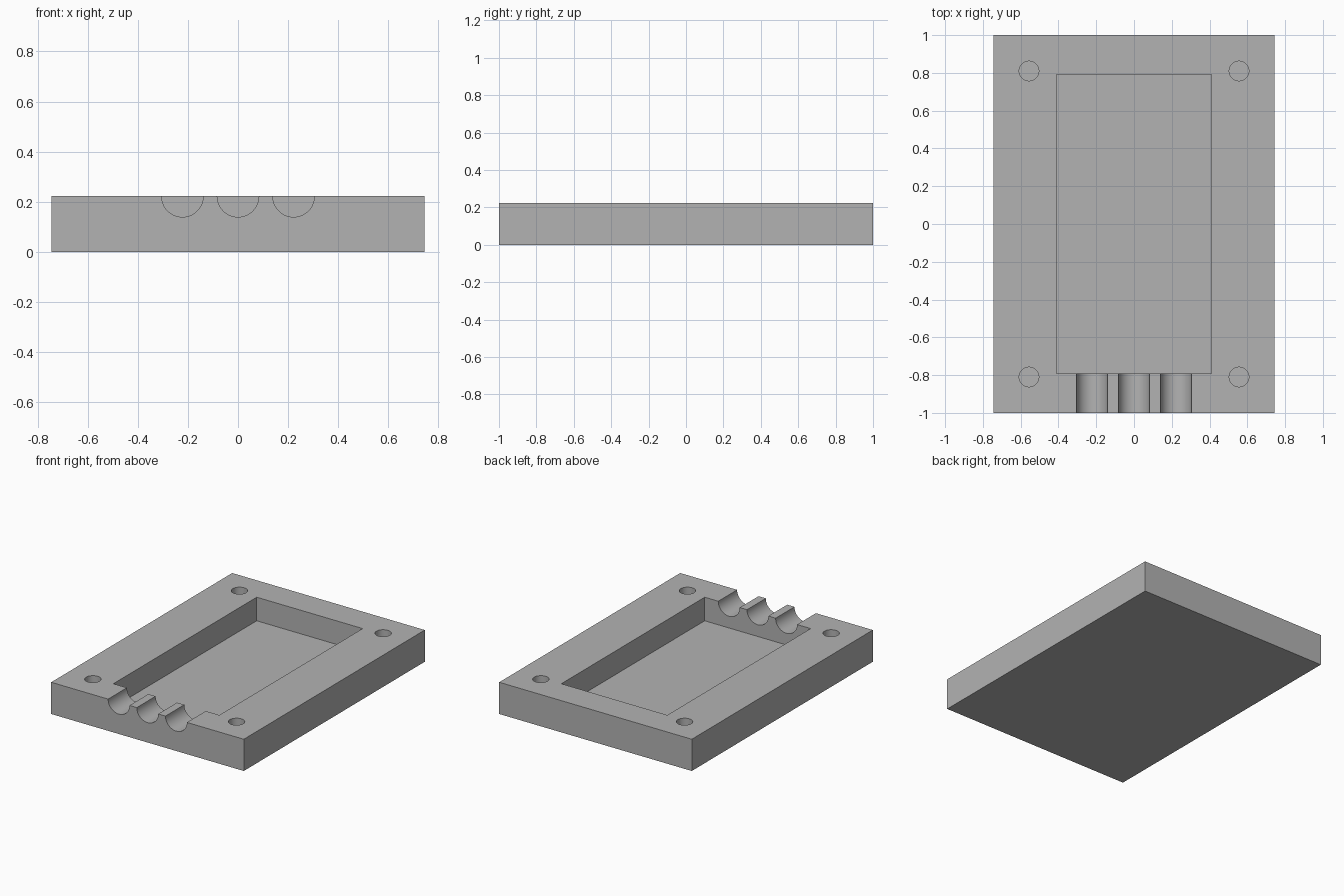
import bpy
import math

cube = bpy.data.objects.get("Cube")
if cube:
    bpy.data.objects.remove(cube, do_unlink=True)

HALF_WIDTH, HALF_LENGTH, HEIGHT = 0.745, 1.0, 0.222
FLOOR = 0.057


def box(name, half_x, half_y, bottom, top):
    bpy.ops.mesh.primitive_cube_add(size=2, location=(0, 0, (bottom + top) / 2))
    ob = bpy.context.object
    ob.name = name
    ob.scale = (half_x, half_y, (top - bottom) / 2)
    bpy.ops.object.transform_apply(location=True, rotation=False, scale=True)
    return ob


def cylinder(name, radius, depth, location, tilt=0.0):
    bpy.ops.mesh.primitive_cylinder_add(
        vertices=64, radius=radius, depth=depth, location=location, rotation=(tilt, 0, 0))
    ob = bpy.context.object
    ob.name = name
    return ob


# Solid block
tray = box("tray", HALF_WIDTH, HALF_LENGTH, 0, HEIGHT)

# Central pocket
cutters = [box("pocket_cutter", 0.41, 0.792, FLOOR, HEIGHT + 0.2)]

# Blind screw holes in the four corners
for x in (-0.556, 0.556):
    for y in (-0.81, 0.81):
        depth = 0.4
        cutters.append(cylinder("screw_hole_cutter", 0.052, depth, (x, y, FLOOR + depth / 2)))

# Half-round cable channels through the front wall
for x in (-0.222, 0, 0.222):
    cutters.append(cylinder("channel_cutter", 0.083, 0.4, (x, -0.9, HEIGHT), math.pi / 2))

# Carve the block, then discard the cutters
bpy.context.view_layer.objects.active = tray
for cutter in cutters:
    cutter.hide_render = True
    mod = tray.modifiers.new("carve", "BOOLEAN")
    mod.operation = "DIFFERENCE"
    mod.solver = "EXACT"
    mod.object = cutter
    bpy.ops.object.modifier_apply(modifier=mod.name)
for cutter in cutters:
    bpy.data.objects.remove(cutter, do_unlink=True)

# Round walls smooth, edges sharp
bpy.ops.object.select_all(action="DESELECT")
tray.select_set(True)
bpy.ops.object.shade_smooth_by_angle(angle=math.radians(30))

# Single grey finish
grey = bpy.data.materials.new("plain grey")
grey.use_nodes = True
colour = (0.45, 0.45, 0.45, 1)
grey.diffuse_color = colour
grey.node_tree.nodes["Principled BSDF"].inputs["Base Color"].default_value = colour
tray.data.materials.clear()
tray.data.materials.append(grey)
